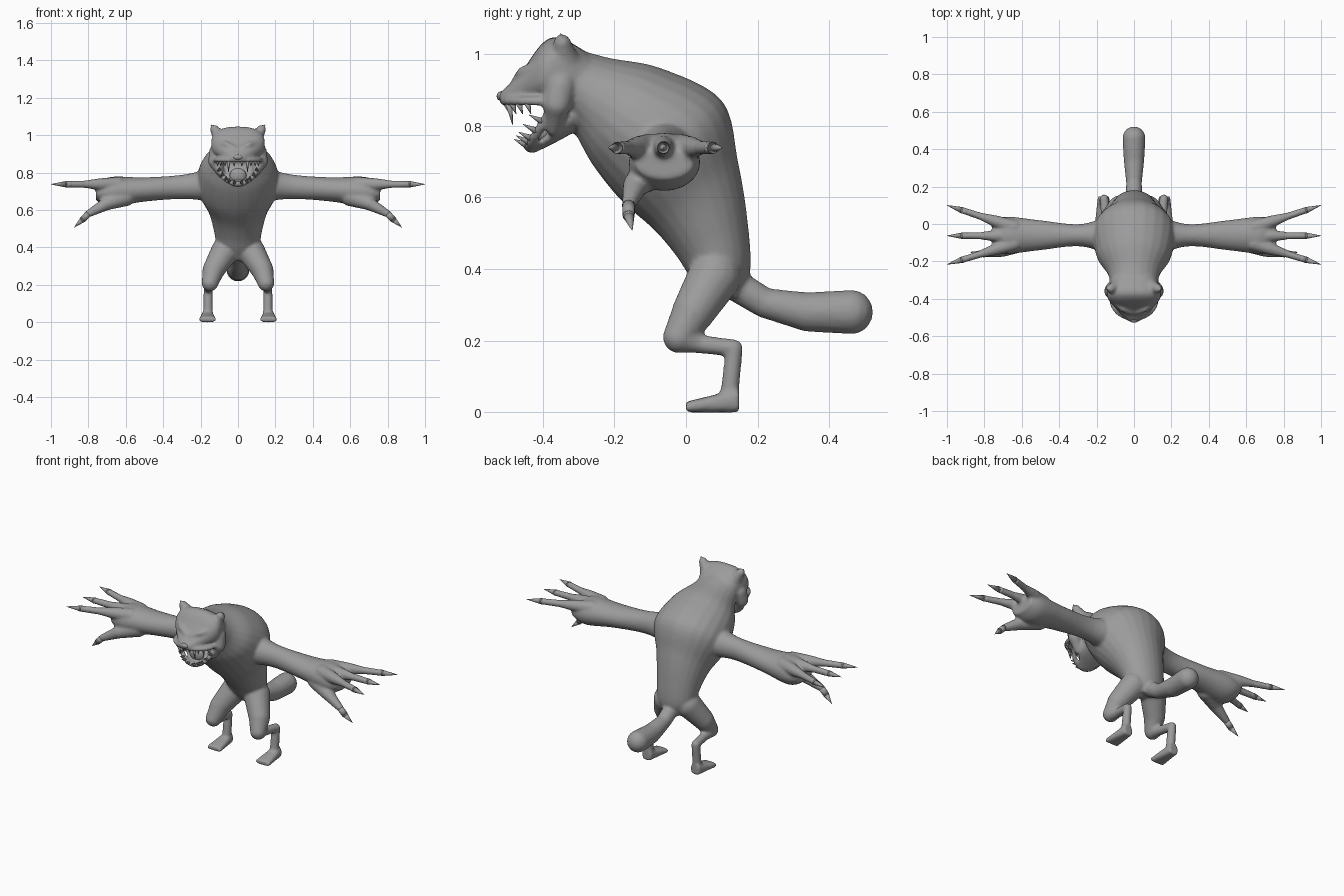
import bpy, bmesh, math
from mathutils import Matrix, Vector

if "Cube" in bpy.data.objects:
    bpy.data.objects.remove(bpy.data.objects["Cube"], do_unlink=True)

grey = (.33, .33, .33, 1)
fur = bpy.data.materials.new("plain grey")
fur.use_nodes = True
fur.diffuse_color = grey
fur.node_tree.nodes["Principled BSDF"].inputs["Base Color"].default_value = grey


def between(rows, steps=6):
    """Ease smoothly through rows of vectors."""
    last = len(rows) - 1
    for i in range(last):
        before, start, end, after = (rows[min(max(i + k, 0), last)] for k in (-1, 0, 1, 2))
        for step in range(steps):
            t = step / steps
            yield [q + (r - p) * t / 2 + (p * 2 - q * 5 + r * 4 - u) * t ** 2 / 2
                   + ((q - r) * 3 + u - p) * t ** 3 / 2
                   for p, q, r, u in zip(before, start, end, after)]
    yield rows[last]


def loft(mesh, rows, power=1.0, sides=24):
    """Skin rounded rings, each a centre and two half axes."""
    def swell(value):
        return math.copysign(abs(value) ** power, value)

    turns = [math.tau * i / sides for i in range(sides)]
    rings = [[mesh.verts.new(centre + wide * swell(math.cos(t)) + tall * swell(math.sin(t)))
              for t in turns] for centre, wide, tall in between(rows)]
    for near, far in zip(rings, rings[1:]):
        for i in range(sides):
            mesh.faces.new((near[i - 1], near[i], far[i], far[i - 1]))
    mesh.faces.new(rings[0])
    mesh.faces.new(rings[-1])


def outline(mesh, stations, power=1.0):
    """Loft a centred part from its side outline: front y z, back y z, half width."""
    rows = []
    for front_y, front_z, back_y, back_z, width in stations:
        front, back = Vector((0, front_y, front_z)), Vector((0, back_y, back_z))
        rows.append([(front + back) / 2, Vector((width, 0, 0)), (back - front) / 2])
    loft(mesh, rows, power)


def ball(mesh, centre, size):
    place = Matrix.Translation(centre) @ Matrix.Diagonal((*size, 1))
    bmesh.ops.create_uvsphere(mesh, u_segments=16, v_segments=10, radius=1, matrix=place)


def limb(mesh, joints, side=1):
    """Chain of tapered segments with round joints: x, y, z, radius."""
    spots = [(Vector((side * x, y, z)), radius) for x, y, z, radius in joints]
    for spot, radius in spots:
        ball(mesh, spot, (radius, radius, radius))
    for (start, thick), (end, thin) in zip(spots, spots[1:]):
        along = end - start
        place = Matrix.Translation((start + end) / 2) @ along.to_track_quat("Z", "Y").to_matrix().to_4x4()
        bmesh.ops.create_cone(mesh, cap_ends=True, segments=16, radius1=thick, radius2=thin,
                              depth=along.length, matrix=place)


def lower_lip(degrees):
    turn = math.radians(degrees)
    return Vector((.11 * math.cos(turn), -.365 - .075 * math.sin(turn), .86 - .12 * math.sin(turn)))


def upper_lip(degrees):
    turn = math.radians(degrees)
    return Vector((.12 * math.cos(turn), -.4 - .105 * math.sin(turn), .868))


def finish(name, mesh):
    bmesh.ops.recalc_face_normals(mesh, faces=mesh.faces)
    data = bpy.data.meshes.new(name)
    mesh.to_mesh(data)
    mesh.free()
    data.materials.append(fur)
    data.shade_smooth()
    part = bpy.data.objects.new(name, data)
    bpy.context.collection.objects.link(part)
    return part


body, claws, teeth, eyes = (bmesh.new() for part in range(4))

# Torso, from neck to hips
outline(body, [(-.36, .86, -.36, 1.03, .12), (-.31, .78, -.22, .99, .14),
               (-.26, .69, -.07, .96, .2), (-.18, .59, .1, .87, .22),
               (-.09, .51, .145, .7, .16), (-.03, .44, .17, .55, .13),
               (.01, .38, .18, .4, .11), (.05, .33, .15, .32, .07)])

# Skull and muzzle
outline(body, [(-.3, .82, -.27, 1, .12), (-.35, .86, -.35, 1.045, .14),
               (-.4, .865, -.4, 1.03, .14), (-.46, .865, -.46, .95, .09),
               (-.52, .865, -.52, .89, .03)], power=.8)

# Hanging lower jaw
outline(body, [(-.34, .87, -.28, .8, .1), (-.38, .79, -.35, .76, .09),
               (-.44, .74, -.43, .72, .03)])

# Tail, thicker towards the end
limb(body, [(0, .13, .36, .045), (0, .22, .305, .042), (0, .34, .28, .055), (0, .46, .28, .062)])

for side in (1, -1):
    # Leg with a backward-bent shin
    limb(body, [(.07, .08, .38, .075), (.13, .02, .28, .06), (.15, -.02, .21, .045),
                (.15, .04, .19, .026), (.16, .135, .18, .024), (.16, .12, .04, .026)], side)

    # Foot, flatter and wider towards the toes
    rows = []
    for t in (0, .3, .7, 1):
        height = .066 - .036 * t
        rows.append([Vector((side * .163, .148 * (1 - t), height / 2)),
                     Vector((.03 + .017 * t, 0, 0)), Vector((0, 0, height / 2))])
    loft(body, rows, power=.7)

    # Arm and palm
    loft(body, [[Vector((side * x, -.06, .745 - .07 * x)), Vector((0, depth, 0)), Vector((0, 0, height))]
                for x, depth, height in ((.1, .12, .1), (.28, .06, .066), (.5, .08, .065),
                                         (.68, .1, .08), (.76, .08, .04))])

    # Fingers fanned from the palm, ending in claws
    for spread in (.165, 0, -.155):
        def finger(stops):
            return [(x, -.063 + spread * (.35 + (x - .68) / .5), .738, radius) for x, radius in stops]
        limb(body, finger([(.64, .04), (.74, .032), (.82, .02), (.9, .018)]), side)
        limb(claws, finger([(.88, .016), (.92, .017), (1, .001)]), side)

    # Thumb
    limb(body, [(.6, -.1, .67, .05), (.7, -.14, .635, .036), (.8, -.16, .58, .02)], side)
    limb(claws, [(.8, -.16, .58, .018), (.83, -.16, .55, .017), (.875, -.15, .508, .001)], side)

    # Ear, cheek and slanted brow
    limb(body, [(.09, -.34, .98, .045), (.125, -.345, 1.03, .025), (.143, -.35, 1.055, .006)], side)
    limb(body, [(.11, -.35, .91, .045), (.12, -.36, .86, .04), (.09, -.37, .79, .02)], side)
    limb(body, [(.015, -.47, .925, .016), (.06, -.455, .95, .016), (.12, -.4, .965, .014)], side)

    # Lips
    for lip in (lower_lip, upper_lip):
        limb(body, [(*lip(degrees), .014) for degrees in range(0, 91, 15)], side)

    # Teeth along both lips, with one long fang above
    for degrees in (25, 40, 55, 65, 80):
        fang = .065 if degrees == 65 else .035
        for root, reach in ((upper_lip(degrees), (0, .012, -fang)), (lower_lip(degrees), (0, -.04, .02))):
            limb(teeth, [(*root, .011), (*(root + Vector(reach)), .001)], side)

    ball(eyes, (side * .066, -.442, .921), (.027, .018, .016))

# Fuse the body into one soft skin
skin = finish("body", body)
fuse = skin.modifiers.new("fuse", "REMESH")
fuse.mode = "VOXEL"
fuse.voxel_size = .007
fuse.use_smooth_shade = True
relax = skin.modifiers.new("relax", "SMOOTH")
relax.factor = .5
relax.iterations = 8

finish("claws", claws)
finish("teeth", teeth)
finish("eyes", eyes)

nose = bmesh.new()
ball(nose, (0, -.514, .882), (.026, .014, .014))
finish("nose", nose)

tongue = bmesh.new()
ball(tongue, (0, -.395, .785), (.045, .022, .04))
finish("tongue", tongue)
